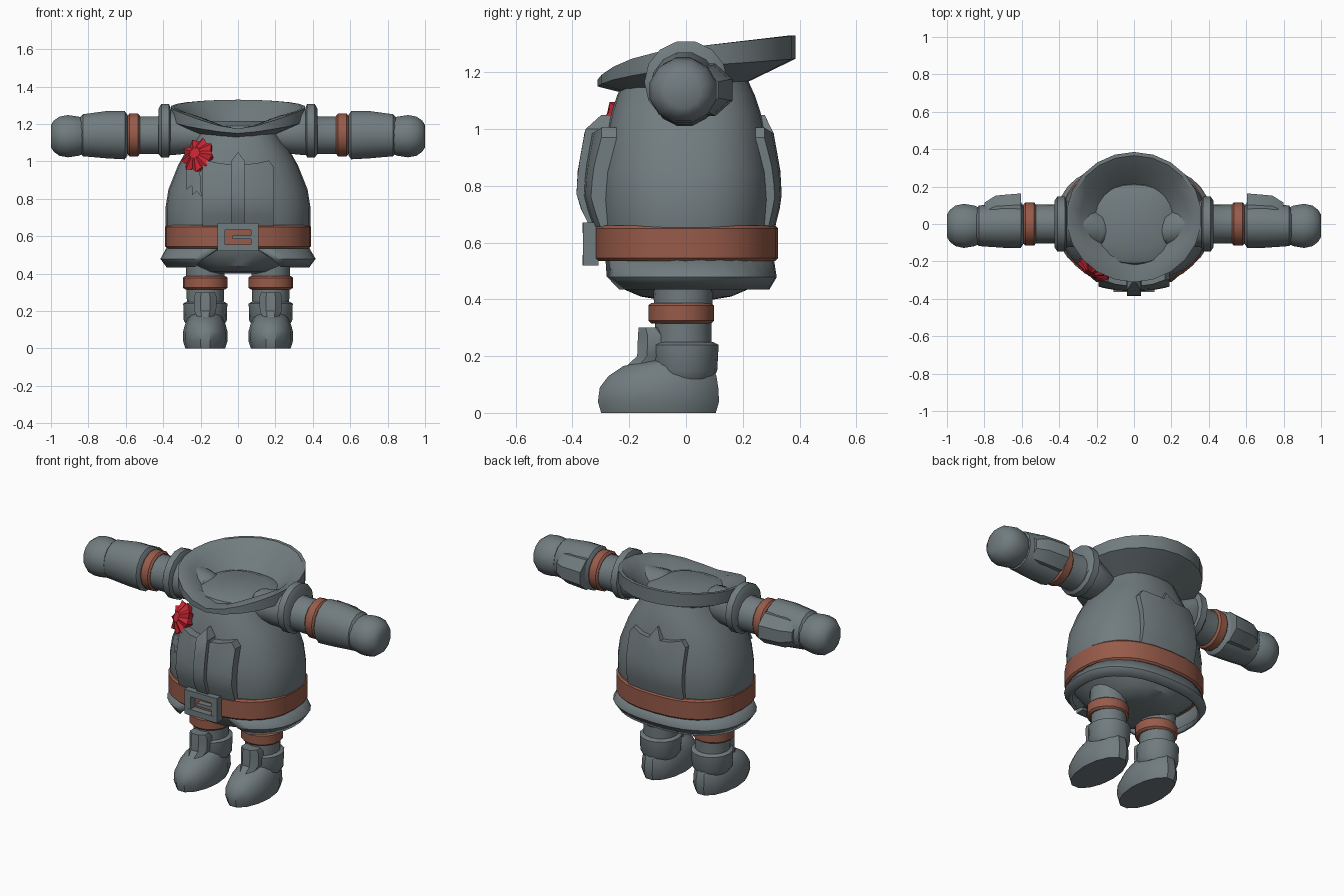
import bpy, bmesh, math
from mathutils import Vector

cube = bpy.data.objects.get("Cube")
if cube:
    bpy.data.objects.remove(cube, do_unlink=True)


def material(name, rgb):
    m = bpy.data.materials.new(name)
    m.use_nodes = True
    m.diffuse_color = (*rgb, 1)
    m.node_tree.nodes["Principled BSDF"].inputs["Base Color"].default_value = (*rgb, 1)
    return m


GREY = material("slate grey", (0.165, 0.2, 0.212))
BROWN = material("leather brown", (0.31, 0.105, 0.068))
RED = material("rosette red", (0.56, 0.02, 0.034))
FULL = 2.4  # how full the corners of the body outline are (2 is an ellipse)


def skin(name, rings, mat, wrap=True, caps=True, angle=35, solid=0):
    """Join rows of points with quads, optionally closed around and capped."""
    bm = bmesh.new()
    rows = [[bm.verts.new(p) for p in ring] for ring in rings]
    n = len(rows[0])
    for a, b in zip(rows, rows[1:]):
        for i in range(n if wrap else n - 1):
            j = (i + 1) % n
            bm.faces.new((a[i], a[j], b[j], b[i]))
    if caps:
        bm.faces.new(rows[0][::-1])
        bm.faces.new(rows[-1])
    bmesh.ops.recalc_face_normals(bm, faces=bm.faces[:])
    me = bpy.data.meshes.new(name)
    bm.to_mesh(me)
    bm.free()
    me.materials.append(mat)
    ob = bpy.data.objects.new(name, me)
    bpy.context.collection.objects.link(ob)
    bpy.ops.object.select_all(action='DESELECT')
    bpy.context.view_layer.objects.active = ob
    ob.select_set(True)
    bpy.ops.object.shade_smooth_by_angle(angle=math.radians(angle))
    if solid:
        mod = ob.modifiers.new("thickness", 'SOLIDIFY')
        mod.thickness, mod.offset = solid, 0


def unit(a, full=2):
    """Point on a unit circle, or on a fuller rounded square."""
    return [math.copysign(abs(w) ** (2 / full), w) for w in (math.cos(a), math.sin(a))]


def circle(n, phase=0.0, full=2):
    return [unit(phase + math.tau * i / n, full) for i in range(n)]


def loft_z(name, rings, mat, x=0, sides=16, phase=0.0, full=2):
    """Rings of (z, centre y, radius x, radius y)."""
    skin(name, [[(x + rx * c, y + ry * s, z) for c, s in circle(sides, phase, full)]
                for z, y, rx, ry in rings], mat)


def loft_x(name, rings, mat, side, sides=14, phase=0.0):
    """Rings of (x, centre y, centre z, radius y, radius z)."""
    skin(name, [[(side * x, y + ry * c, z + rz * s) for c, s in circle(sides, phase)]
                for x, y, z, ry, rz in rings], mat)


def box(name, x, y, z, sx, sy, sz, mat):
    k = math.sqrt(0.5)
    loft_z(name, [(z - sz / 2, y, sx * k, sy * k), (z + sz / 2, y, sx * k, sy * k)],
           mat, x, 4, math.pi / 4)


def interp(table, t):
    for a, b in zip(table, table[1:]):
        if t <= b[0]:
            f = max(0, (t - a[0]) / (b[0] - a[0]))
            return [u + (v - u) * f for u, v in zip(a, b)][1:]
    return list(table[-1][1:])


# Torso: rows of height, half width, half depth
TORSO = [(0.40, 0.13, 0.10), (0.41, 0.18, 0.16), (0.44, 0.23, 0.23), (0.50, 0.31, 0.265),
         (0.55, 0.365, 0.285), (0.66, 0.388, 0.30), (0.75, 0.388, 0.308), (0.85, 0.372, 0.303),
         (0.98, 0.32, 0.28), (1.06, 0.275, 0.262), (1.12, 0.235, 0.242), (1.19, 0.21, 0.21),
         (1.215, 0.15, 0.15)]
loft_z("torso", [(z, 0, a, b) for z, a, b in TORSO], GREY, sides=28, full=FULL)


def torso_depth(x, z):
    rx, ry = interp(TORSO, z)
    return ry * max(0, 1 - abs(x / rx) ** FULL) ** (1 / FULL)


# Raised coat panels that follow the torso and thin out at both ends
def panel(name, half, off, side, bottom=0.655):
    cols = [(-x, z) for x, z in reversed(half) if x > 0] + half
    rows = []
    for f, rim in [(0, True)] + [(k / 6, False) for k in range(7)] + [(1, True)]:
        row = []
        for i, (x, top) in enumerate([cols[0]] + cols + [cols[-1]]):
            z = bottom + (top - bottom) * f
            d = off * min(1, 0.5 + 5 * (z - bottom), (1.08 - z) / 0.07)
            if rim or i in (0, len(cols) + 1):
                d = -0.02
            row.append((x, side * (torso_depth(x, z) + d), z))
        rows.append(row)
    skin(name, rows, GREY, wrap=False, caps=False)


WIDE = [(0, 1.05), (0.04, 0.985), (0.1, 0.99), (0.165, 1.005), (0.19, 0.97)]
panel("front_panel", WIDE, 0.052, -1)
panel("back_panel", WIDE, 0.03, 1)
panel("front_placket", [(0, 1.05), (0.037, 1.0)], 0.079, -1)

# Coat skirt, open at the front
SKIRT = [(0.55, 0.365, 0.288, 0.16), (0.48, 0.405, 0.30, 0.40), (0.44, 0.375, 0.275, 0.58)]
skirt = []
for z, rx, ry, gap in SKIRT:
    row = [unit(gap - math.pi / 2 + (math.tau - 2 * gap) * i / 28, FULL) for i in range(29)]
    skirt.append([(rx * c, 0.01 + ry * s, z) for c, s in row])
skin("coat_skirt", skirt, GREY, wrap=False, caps=False, solid=0.02)

# Belt and buckle
loft_z("belt", [(0.535, 0, 0.38, 0.315), (0.545, 0, 0.39, 0.324), (0.65, 0, 0.39, 0.324),
                (0.66, 0, 0.38, 0.315)], BROWN, sides=28, full=FULL)
for s in (1, -1):
    box("buckle_side", s * 0.09, -0.335, 0.595, 0.04, 0.055, 0.15, GREY)
    box("buckle_bar", 0, -0.337, 0.595 + s * 0.057, 0.19, 0.055, 0.036, GREY)
box("buckle_pin", 0.025, -0.335, 0.595, 0.11, 0.045, 0.02, GREY)

# Tilted collar: a notched lapel at the front, high at the back
# (front to back fraction, outer top, outer bottom, inner edge)
RIM = [(0, 1.175, 1.15, 1.172), (0.04, 1.208, 1.168, 1.21), (0.22, 1.262, 1.195, 1.255),
       (0.46, 1.288, 1.22, 1.255), (1, 1.33, 1.247, 1.285)]
collar = [[] for _ in range(6)]
for c, s in circle(22, -math.pi / 2):
    top, low, inner = interp(RIM, (s + 1) / 2)
    section = [(0.56, 1.14 + 0.025 * s), (1, low), (1, top), (0.95, top), (0.80, inner), (0.54, 1.175)]
    for row, (r, z) in zip(collar, section):
        row.append((0.362 * r * c, 0.037 * r + 0.348 * r * s, z))
skin("collar", collar, GREY, caps=False)

# Rosette: pleated star facing outward, with two ribbon tails
centre, out = Vector((-0.219, -0.247, 1.035)), Vector((-0.5, -0.78, 0.38)).normalized()
u = out.cross(Vector((0, 0, 1))).normalized()
v = u.cross(out)


def star(scale, depth, pleat):
    pts = []
    for i, (c, s) in enumerate(circle(18)):
        r = scale * (0.1 if i % 2 else 0.08)
        pts.append(centre + u * (r * c) + v * (r * s) + out * (depth + (pleat if i % 2 else 0)))
    return pts


skin("rosette", [star(0.7, -0.06, 0), star(1, -0.008, 0.01), star(0.35, 0.026, 0)], RED, angle=10)
for lean in (0.0, 0.03):
    x = -0.28 + lean
    outline = [(x, 0.98), (x + 0.045, 0.98), (x + 0.055, 0.84 - lean),
               (x + 0.03, 0.87 - lean), (x + 0.005, 0.85 - lean)]
    skin("ribbon_tail", [[(px, -torso_depth(px, pz) - d, pz) for px, pz in outline]
                         for d in (-0.01, 0.022)], GREY)

for s in (1, -1):
    # Arm with shoulder ring, strap, sleeve and hand
    loft_x("upper_arm", [(0.13, -0.03, 1.14, 0.06, 0.06), (0.17, -0.03, 1.14, 0.10, 0.09),
                         (0.26, -0.01, 1.14, 0.105, 0.10), (0.36, 0, 1.155, 0.125, 0.125),
                         (0.43, 0, 1.14, 0.103, 0.103), (0.56, 0, 1.14, 0.103, 0.103)], GREY, s)
    loft_x("shoulder_ring", [(0.36, 0, 1.165, 0.125, 0.125), (0.37, 0, 1.165, 0.147, 0.147),
                             (0.41, 0, 1.165, 0.147, 0.147), (0.425, 0, 1.16, 0.125, 0.125)], GREY, s)
    loft_x("arm_strap", [(0.525, 0, 1.142, 0.105, 0.105), (0.535, 0, 1.142, 0.116, 0.118),
                         (0.58, 0, 1.142, 0.116, 0.118), (0.59, 0, 1.142, 0.105, 0.105)], BROWN, s)
    loft_x("forearm", [(0.59, -0.005, 1.14, 0.10, 0.11), (0.605, -0.005, 1.14, 0.122, 0.132),
                       (0.70, -0.005, 1.143, 0.122, 0.13), (0.83, -0.01, 1.14, 0.108, 0.115),
                       (0.85, -0.01, 1.14, 0.085, 0.09)], GREY, s)
    loft_x("forearm_flap", [(0.605, 0.06, 1.138, 0.112, 0.10), (0.74, 0.055, 1.138, 0.105, 0.095),
                            (0.80, 0.035, 1.138, 0.085, 0.075)], GREY, s, 8, math.pi / 8)
    loft_x("hand", [(0.81, -0.01, 1.135, 0.09, 0.09), (0.85, -0.01, 1.135, 0.112, 0.108),
                    (0.91, -0.01, 1.135, 0.122, 0.117), (0.955, -0.01, 1.135, 0.112, 0.108),
                    (0.985, -0.01, 1.135, 0.088, 0.086), (1.0, -0.01, 1.135, 0.062, 0.062)],
           GREY, s, 12, math.pi / 12)

    # Leg with strap
    x = s * 0.175
    loft_z("trouser_leg", [(0.20, -0.01, 0.098, 0.10), (0.33, -0.01, 0.10, 0.10),
                           (0.48, -0.01, 0.105, 0.108)], GREY, x)
    loft_z("leg_strap", [(0.315, -0.017, 0.107, 0.105), (0.325, -0.017, 0.119, 0.116),
                         (0.378, -0.017, 0.119, 0.116), (0.388, -0.017, 0.107, 0.105)], BROWN, x)

    # Boot
    loft_z("boot_foot", [(0, -0.097, 0.106, 0.207), (0.04, -0.097, 0.119, 0.219),
                         (0.09, -0.095, 0.119, 0.214), (0.13, -0.083, 0.108, 0.195),
                         (0.165, -0.065, 0.092, 0.16), (0.185, -0.03, 0.075, 0.105)], GREY, x, 14)
    loft_z("boot_shaft", [(0.12, -0.005, 0.098, 0.10), (0.15, -0.005, 0.115, 0.115),
                          (0.24, -0.005, 0.118, 0.12), (0.25, -0.005, 0.10, 0.10)], GREY, x)
    loft_z("boot_tongue", [(0.13, -0.15, 0.045, 0.10), (0.175, -0.13, 0.05, 0.075),
                           (0.20, -0.112, 0.063, 0.065), (0.275, -0.112, 0.066, 0.062),
                           (0.30, -0.125, 0.055, 0.045)], GREY, x, 8, math.pi / 8)
